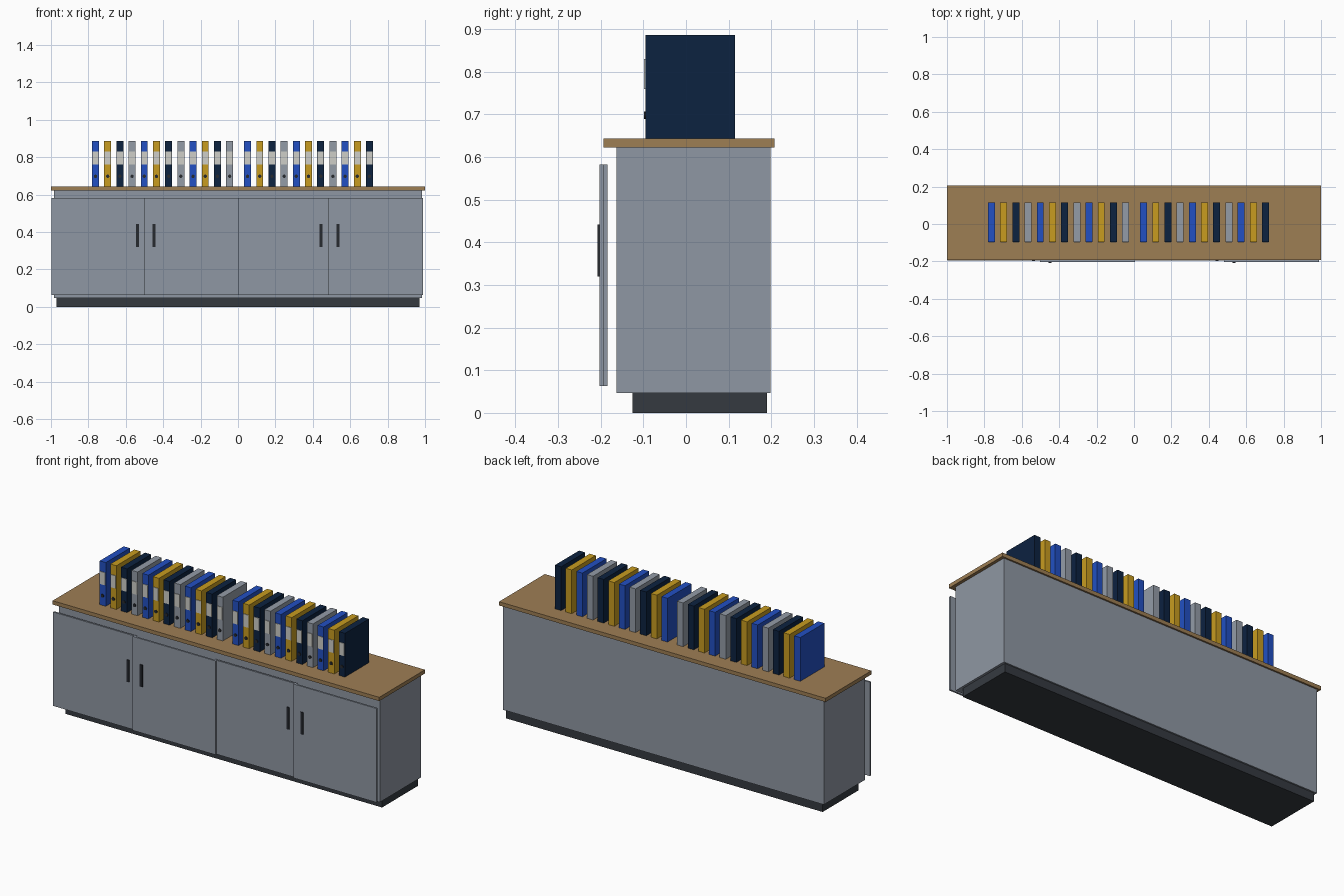
import bpy
import bmesh
import math
from mathutils import Matrix

cube = bpy.data.objects.get("Cube")
if cube:
    bpy.data.objects.remove(cube, do_unlink=True)


def material(name, *rgb):
    """Flat material from 0-255 display values, stored as linear."""
    lin = [((c / 255 + 0.055) / 1.055) ** 2.4 for c in rgb] + [1.0]
    mat = bpy.data.materials.new(name)
    mat.use_nodes = True
    mat.diffuse_color = lin
    bsdf = next(n for n in mat.node_tree.nodes if n.type == 'BSDF_PRINCIPLED')
    bsdf.inputs["Base Color"].default_value = lin
    return mat


grey = material("cabinet grey", 143, 151, 163)
wood = material("wood", 158, 126, 84)
charcoal = material("charcoal", 53, 58, 64)
black = material("handle black", 38, 41, 47)
label_white = material("label white", 207, 207, 200)
binder_colours = [
    material("binder blue", 34, 80, 195),
    material("binder yellow", 200, 156, 32),
    material("binder navy", 12, 34, 64),
    material("binder grey", 148, 156, 167),
]


def finish(name, bm, mat):
    mesh = bpy.data.meshes.new(name)
    bm.to_mesh(mesh)
    bm.free()
    mesh.materials.append(mat)
    obj = bpy.data.objects.new(name, mesh)
    bpy.context.collection.objects.link(obj)
    return obj


def box(name, x, y, z, mat):
    """Box spanning the (low, high) pairs x, y and z."""
    bm = bmesh.new()
    bmesh.ops.create_cube(bm, size=1)
    for v in bm.verts:
        v.co = [(a + b) / 2 + c * (b - a) for (a, b), c in zip((x, y, z), v.co)]
    return finish(name, bm, mat)


def disc(name, x, y, z, radius, depth, mat):
    """Short cylinder facing the front."""
    bm = bmesh.new()
    bmesh.ops.create_cone(bm, cap_ends=True, segments=16, radius1=radius,
                          radius2=radius, depth=depth,
                          matrix=Matrix.Translation((x, y, z))
                          @ Matrix.Rotation(math.pi / 2, 4, 'X'))
    return finish(name, bm, mat)


# Cabinet carcass
box("plinth", (-0.97, 0.97), (-0.125, 0.19), (0, 0.047), charcoal)
box("cabinet_body", (-0.983, 0.983), (-0.163, 0.198), (0.047, 0.623), grey)
box("worktop", (-1, 1), (-0.193, 0.207), (0.623, 0.644), wood)

# Sliding doors on two tracks: left edge, front face, handle centre
doors = [(-0.997, -0.194, -0.537), (-0.503, -0.203, -0.449),
         (-0.014, -0.194, 0.444), (0.482, -0.203, 0.535)]
for i, (left, front, grip) in enumerate(doors, 1):
    box(f"door_{i}", (left, left + 0.508), (front, front + 0.01),
        (0.063, 0.583), grey)
    box(f"door_handle_{i}", (grip - 0.008, grip + 0.008),
        (front - 0.005, front), (0.32, 0.442), black)

# Ring binders in two runs, colours repeating
pitch, half = 0.0652, 0.0185
centres = [-0.762 + pitch * i for i in range(12)]
centres += [0.051 + pitch * i for i in range(11)]
for i, x in enumerate(centres):
    n = i + 1
    box(f"binder_{n}", (x - half, x + half), (-0.095, 0.115),
        (0.644, 0.886), binder_colours[i % 4])
    box(f"binder_label_{n}", (x - 0.016, x + 0.016), (-0.098, -0.094),
        (0.76, 0.83), label_white)
    disc(f"binder_finger_hole_{n}", x, -0.0965, 0.698, 0.009, 0.005, black)
